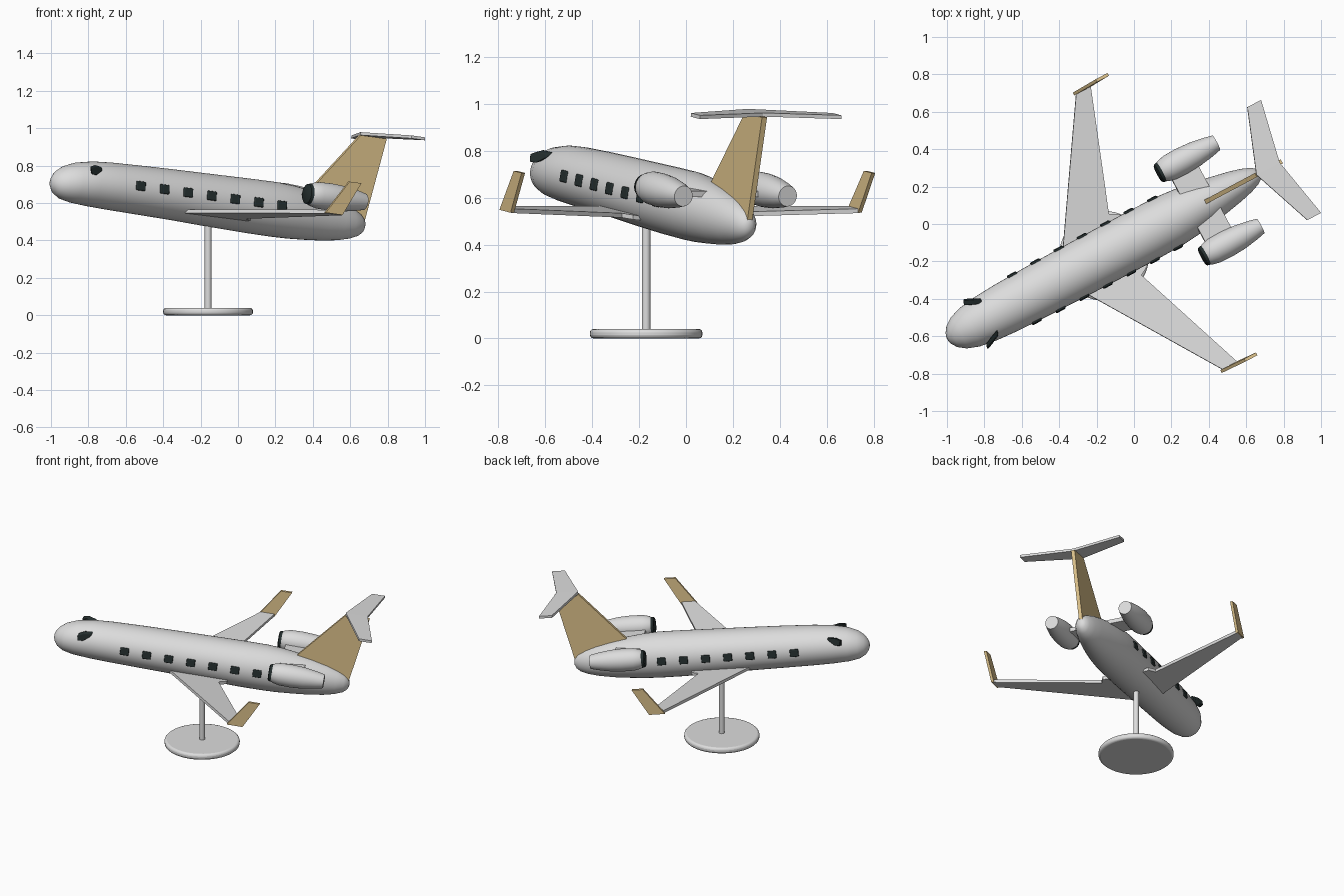
import bpy, bmesh
from math import sin, cos, pi, radians, sqrt
from mathutils import Matrix, Vector

cube = bpy.data.objects.get("Cube")
if cube:
    bpy.data.objects.remove(cube, do_unlink=True)


def material(name, rgb):
    m = bpy.data.materials.new(name)
    m.use_nodes = True
    m.diffuse_color = (*rgb, 1)
    m.node_tree.nodes["Principled BSDF"].inputs["Base Color"].default_value = (*rgb, 1)
    return m


white = material("pale grey paint", (0.72, 0.72, 0.72))
tan = material("tan paint", (0.75, 0.56, 0.27))
dark = material("dark glass", (0.018, 0.028, 0.028))

# Aircraft frame: nose along -x, turned and pitched nose-up on the stand
STAND = Vector((-0.16, -0.17, 0))
AIRCRAFT = (Matrix.Translation(STAND + Vector((0, 0, 0.615)))
            @ Matrix.Rotation(radians(28), 4, 'Z') @ Matrix.Rotation(radians(7), 4, 'Y'))
ON_STAND = Matrix.Translation(STAND)


def finish(name, bm, mat, frame=AIRCRAFT, smooth=False, bevel=0):
    bmesh.ops.recalc_face_normals(bm, faces=bm.faces[:])
    me = bpy.data.meshes.new(name)
    bm.to_mesh(me)
    bm.free()
    me.materials.append(mat)
    ob = bpy.data.objects.new(name, me)
    bpy.context.collection.objects.link(ob)
    ob.matrix_world = frame
    if bevel:
        mod = ob.modifiers.new("rounding", 'BEVEL')
        mod.width, mod.segments = bevel, 3
    if smooth:
        bpy.ops.object.select_all(action='DESELECT')
        ob.select_set(True)
        bpy.context.view_layer.objects.active = ob
        bpy.ops.object.shade_smooth_by_angle(angle=radians(40))


def tube(name, stations, mat, y=0, n=40):
    """Loft elliptical rings: (x, z centre, half width, half height)."""
    bm = bmesh.new()
    rings = [[bm.verts.new((x, y + rw * cos(2 * pi * i / n), z + rh * sin(2 * pi * i / n)))
              for i in range(n)] for x, z, rw, rh in stations]
    for a, b in zip(rings, rings[1:]):
        for i in range(n):
            bm.faces.new((a[i], a[(i + 1) % n], b[(i + 1) % n], b[i]))
    bm.faces.new(rings[0])
    bm.faces.new(rings[-1])
    finish(name, bm, mat, smooth=True)


def plate(name, points, thickness, mat, side=1, bevel=0):
    """Thick polygon, centred on its points; thickness is a vector."""
    bm = bmesh.new()
    t = Vector(thickness) / 2
    pts = [Vector((x, y * side, z)) for x, y, z in points]
    lo, hi = [[bm.verts.new(p + s * t) for p in pts] for s in (-1, 1)]
    bm.faces.new(lo)
    bm.faces.new(hi)
    for i in range(len(pts)):
        j = (i + 1) % len(pts)
        bm.faces.new((lo[i], lo[j], hi[j], hi[i]))
    finish(name, bm, mat, smooth=bevel > 0, bevel=bevel)


def window(name, centre, roll):
    bm = bmesh.new()
    m = (Matrix.Translation(centre) @ Matrix.Rotation(roll, 4, 'X')
         @ Matrix.Diagonal((0.056, 0.014, 0.05, 1)))
    bmesh.ops.create_cube(bm, size=1, matrix=m)
    finish(name, bm, dark, smooth=True, bevel=0.006)


def disc(name, radius, z0, z1, mat, bevel=0):
    bm = bmesh.new()
    bmesh.ops.create_cone(bm, cap_ends=True, segments=48, radius1=radius, radius2=radius,
                          depth=z1 - z0, matrix=Matrix.Translation((0, 0, (z0 + z1) / 2)))
    finish(name, bm, mat, ON_STAND, smooth=True, bevel=bevel)


# Stand
disc("stand_base", 0.24, 0, 0.04, white, 0.015)
disc("stand_post", 0.018, 0.03, 0.55, white)

# Fuselage
body = [(-0.953, -0.018, 0.014, 0.014), (-0.946, -0.018, 0.034, 0.034), (-0.925, -0.017, 0.064, 0.063),
        (-0.885, -0.013, 0.093, 0.089), (-0.82, -0.006, 0.116, 0.108), (-0.72, 0, 0.13, 0.121),
        (-0.6, 0.002, 0.138, 0.127), (-0.4, 0.003, 0.144, 0.132), (-0.2, 0.003, 0.147, 0.136),
        (0, 0.001, 0.149, 0.141), (0.25, 0, 0.15, 0.146), (0.4, 0, 0.147, 0.147),
        (0.5, -0.002, 0.138, 0.143), (0.6, -0.005, 0.124, 0.134), (0.7, -0.01, 0.106, 0.121),
        (0.8, -0.015, 0.086, 0.102), (0.87, -0.018, 0.068, 0.082), (0.92, -0.02, 0.048, 0.06),
        (0.945, -0.02, 0.03, 0.038), (0.955, -0.02, 0.012, 0.015)]
tube("fuselage", body, white)


def half_width(x):
    for a, b in zip(body, body[1:]):
        if a[0] <= x <= b[0]:
            return a[2] + (b[2] - a[2]) * (x - a[0]) / (b[0] - a[0])


# Tail fin and tailplane
plate("tail_fin", [(0.53, 0, 0.04), (0.87, 0, 0.457), (1.028, 0, 0.457), (0.948, 0, 0)],
      (0, 0.024, 0), tan)

nacelle = [(0.47, 0.053), (0.485, 0.062), (0.525, 0.071), (0.6, 0.073), (0.68, 0.068),
           (0.76, 0.055), (0.808, 0.044)]
for side, label in ((1, "left"), (-1, "right")):
    plate("tailplane_" + label, [(0.872, 0, 0.466), (1.0, 0.342, 0.464), (1.083, 0.342, 0.464),
                                 (1.013, 0, 0.466)], (0, 0, 0.016), white, side)
    # Wing with a small trailing-edge fillet at the root
    plate("wing_" + label, [(-0.237, 0.03, -0.089), (0.283, 0.84, -0.026), (0.37, 0.84, -0.026),
                            (0.137, 0.185, -0.074), (0.188, 0.157, -0.076), (0.188, 0.03, -0.087)],
          (0, 0, 0.019), white, side)
    plate("winglet_" + label, [(0.268, 0.84, -0.034), (0.388, 0.846, 0.148),
                               (0.46, 0.846, 0.148), (0.37, 0.84, -0.034)],
          (0, 0.017, 0), tan, side)

    # Engine, dark intake and pylon
    tube("engine_" + label, [(x, 0.091, r, r) for x, r in nacelle], white, side * 0.252, 32)
    tube("engine_intake_" + label, [(0.452, 0.091, 0.046, 0.046), (0.457, 0.091, 0.053, 0.053),
                                    (0.473, 0.091, 0.057, 0.057)], dark, side * 0.252, 32)
    plate("engine_pylon_" + label, [(0.505, 0.05, 0.082), (0.505, 0.22, 0.082),
                                    (0.665, 0.22, 0.082), (0.665, 0.04, 0.082)],
          (0, 0, 0.026), white, side)

    # Cabin windows
    for k in range(7):
        x = -0.487 + 0.143 * k
        y = half_width(x) * sqrt(1 - (0.017 / 0.14) ** 2)
        window(f"cabin_window_{label}_{k + 1}", (x, side * y, 0.017), side * radians(7))

    # Cockpit window: wedge, tall at the front and splayed outward
    plate("cockpit_window_" + label, [(-0.79, 0.136, 0.046), (-0.797, 0.13, 0.08),
                                      (-0.76, 0.114, 0.093), (-0.708, 0.092, 0.089),
                                      (-0.712, 0.1, 0.073), (-0.755, 0.124, 0.046)],
          (0.008, 0.026, 0.01), dark, side, bevel=0.004)
